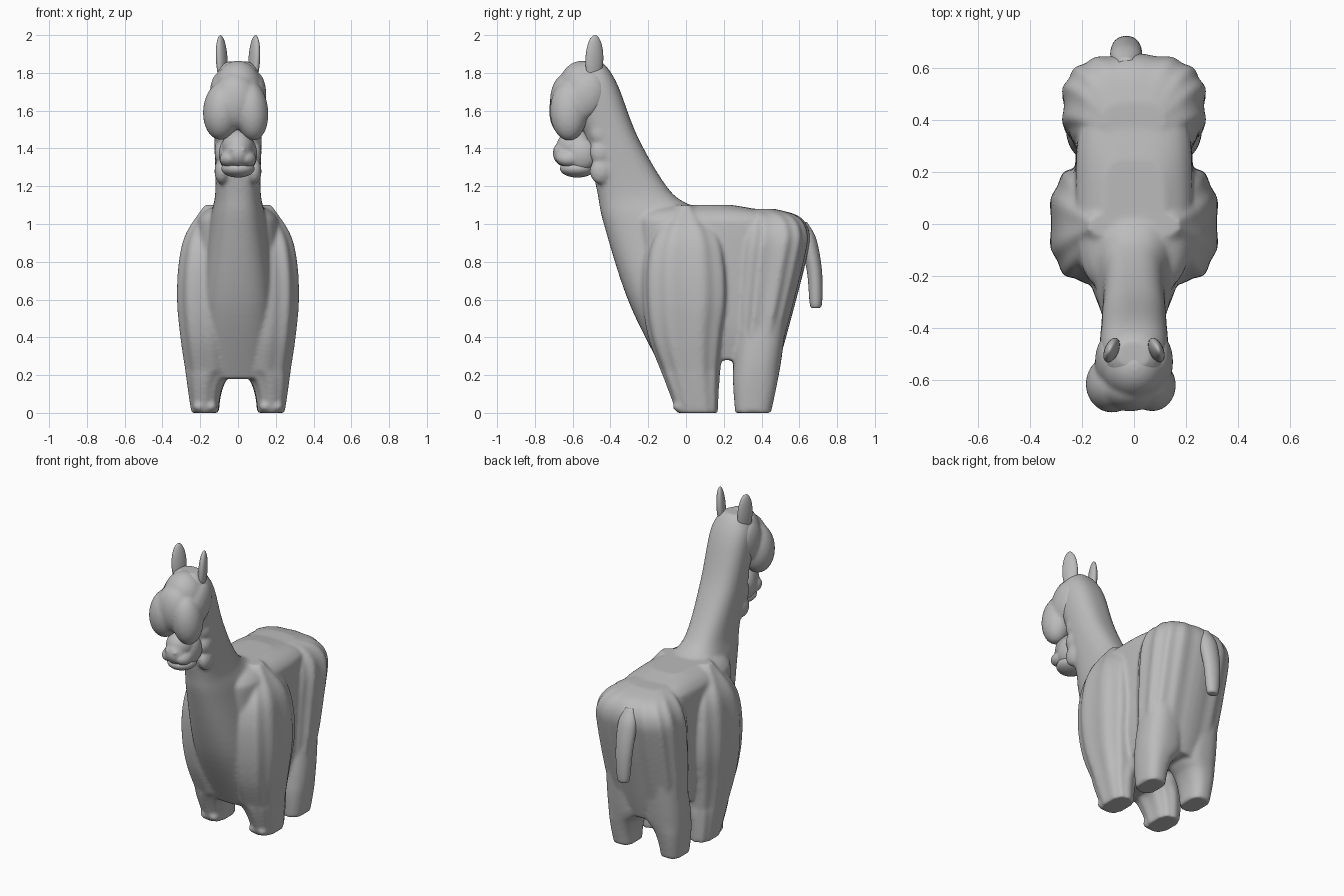
import bpy, bmesh, math
from mathutils import Matrix, Euler

if "Cube" in bpy.data.objects:
    bpy.data.objects.remove(bpy.data.objects["Cube"])

grey = (.5, .5, .5, 1)
wool = bpy.data.materials.new("grey wool")
wool.use_nodes = True
wool.diffuse_color = grey
wool.node_tree.nodes["Principled BSDF"].inputs["Base Color"].default_value = grey


def spline(rows, steps=8):
    """Smoothly fill in the rows of section values."""
    filled = []
    last = len(rows) - 1
    for index in range(last):
        before, start, end, after = (rows[max(0, min(last, index + k))] for k in (-1, 0, 1, 2))
        for step in range(steps):
            t = step / steps
            filled.append([q + t / 2 * (r - p + t * (2 * p - 5 * q + 4 * r - s + t * (3 * (q - r) + s - p)))
                           for p, q, r, s in zip(before, start, end, after)])
    return filled + [rows[last]]


def rounded(value, power):
    """Superellipse coordinate from a sine or cosine."""
    return math.copysign(abs(value) ** (2 / power), value)


def mirrored_edge(z, outer):
    """Inner edge of a part that is centred on the body."""
    return -outer


def arch_edge(z, outer):
    """Inner edge of a leg: a round arch that closes above the knees."""
    return .1 * math.sqrt(max(0, 1 - (z / .22) ** 2))


def loft(mesh, rows, inner_edge=mirrored_edge, side=1, power=2.5, folds=0, depth=0, sides=72):
    """Stack rounded sections; each row is height, front, back and outer edge."""
    rings = []
    for z, front, back, outer in spline(rows):
        inner = inner_edge(z, outer)
        ring = []
        for k in range(sides):
            angle = math.tau * k / sides
            fold = (1 - depth * (1 + math.cos(folds * angle))) / 2
            x = (inner + outer) / 2 + (outer - inner) * fold * rounded(math.cos(angle), power)
            y = (front + back) / 2 + (back - front) * fold * rounded(math.sin(angle), power)
            ring.append(mesh.verts.new((x * side, y, z)))
        rings.append(ring)
    faces = [mesh.faces.new(rings[0]), mesh.faces.new(rings[-1])]
    for lower, upper in zip(rings, rings[1:]):
        for k in range(sides):
            faces.append(mesh.faces.new((lower[k - 1], lower[k], upper[k], upper[k - 1])))
    bmesh.ops.recalc_face_normals(mesh, faces=faces)


def blob(mesh, centre, radii, turn=(0, 0, 0)):
    """Add a turned ellipsoid."""
    matrix = Matrix.LocRotScale(centre, Euler(turn), radii)
    bmesh.ops.create_icosphere(mesh, subdivisions=4, radius=1, matrix=matrix)


def finish(name, mesh, voxel=0, smoothing=0):
    """Turn the mesh into an object, fusing its pieces where asked."""
    data = bpy.data.meshes.new(name)
    mesh.to_mesh(data)
    mesh.free()
    data.materials.append(wool)
    data.polygons.foreach_set("use_smooth", [True] * len(data.polygons))
    part = bpy.data.objects.new(name, data)
    bpy.context.collection.objects.link(part)
    if voxel:
        fuse = part.modifiers.new("fuse", 'REMESH')
        fuse.mode, fuse.voxel_size, fuse.use_smooth_shade = 'VOXEL', voxel, True
        soften = part.modifiers.new("soften", 'SMOOTH')
        soften.factor, soften.iterations = .5, smoothing
    return part


# Body: trunk, folded rump, neck with chest
body = bmesh.new()
trunk = [(.28, 0, .4, .18), (.5, -.2, .45, .22), (.95, -.26, .5, .225),
         (1.05, -.25, .47, .2), (1.1, -.16, .25, .12)]
loft(body, trunk, power=3.6)
rump = [(.23, .25, .48, .2), (.4, .25, .53, .26), (.8, .26, .635, .282),
        (.95, .28, .655, .27), (1.04, .3, .6, .21), (1.08, .33, .47, .12)]
loft(body, rump, power=2.7, folds=14, depth=.025)
neck = [(.18, -.1, .1, .16), (.58, -.3, .1, .185), (1, -.435, .12, .15),
        (1.17, -.47, -.08, .12), (1.45, -.53, -.25, .125), (1.72, -.61, -.355, .13),
        (1.82, -.59, -.41, .1), (1.86, -.55, -.45, .06)]
loft(body, neck)

# Woolly legs, toes and throat curls on both sides
fore_leg = [(0, -.05, .17, .25), (.2, -.125, .18, .28), (.4, -.2, .205, .31),
            (.6, -.23, .235, .328), (.8, -.225, .225, .318), (.95, -.175, .18, .28),
            (1.1, -.05, .04, .18)]
hind_leg = [(0, .26, .45, .24), (.25, .25, .5, .262), (.55, .3, .54, .25)]
for side in (1, -1):
    loft(body, fore_leg, arch_edge, side, folds=10, depth=.03)
    loft(body, hind_leg, arch_edge, side)
    for x in (.145, .205):
        blob(body, (side * x, -.035, .035), (.035, .035, .03))
    for curl in range(3):
        blob(body, (side * .085, -.45, 1.28 + curl / 10), (.04, .06, .07))
finish("woolly_body", body, .011, 7)

# Forelock: uneven tufts falling over the eyes
forelock = bmesh.new()
blob(forelock, (0, -.55, 1.72), (.125, .125, .145))
blob(forelock, (-.085, -.615, 1.6), (.1, .11, .155), (0, .08, 0))
blob(forelock, (.07, -.62, 1.6), (.09, .1, .16), (0, -.1, 0))
blob(forelock, (-.015, -.63, 1.65), (.12, .09, .15))
for side in (1, -1):
    blob(forelock, (side * .095, -.53, 1.68), (.055, .1, .13), (-.4, 0, 0))
finish("forelock", forelock, .009, 12)

# Muzzle with split lip, cheeks and nostrils, over a lower jaw
muzzle = bmesh.new()
blob(muzzle, (0, -.585, 1.41), (.085, .1, .09))
blob(muzzle, (0, -.63, 1.375), (.07, .075, .075))
for side in (1, -1):
    blob(muzzle, (side * .042, -.62, 1.35), (.056, .07, .046), (0, side * .35, 0))
    blob(muzzle, (side * .055, -.55, 1.37), (.046, .08, .085))
    blob(muzzle, (side * .028, -.69, 1.395), (.014, .012, .01))
finish("muzzle", muzzle, .007, 7)
jaw = bmesh.new()
blob(jaw, (0, -.575, 1.293), (.088, .092, .047))
finish("lower_jaw", jaw)

# Ears: flattened and turned outwards
for side, label in ((1, "left"), (-1, "right")):
    ear = bmesh.new()
    blob(ear, (side * .086, -.485, 1.87), (.026, .05, .13), (0, side * .06, side * .4))
    finish(label + "_ear", ear)

# Tail: a flattened tube hanging slightly off centre
tail = bmesh.new()
hang = [(.555, .67, .7, .02), (.58, .655, .72, .04), (.75, .64, .72, .055),
        (.92, .6, .69, .06), (1.01, .59, .64, .03)]
loft(tail, hang, power=2, sides=32)
finish("tail", tail).location.x = -.03
